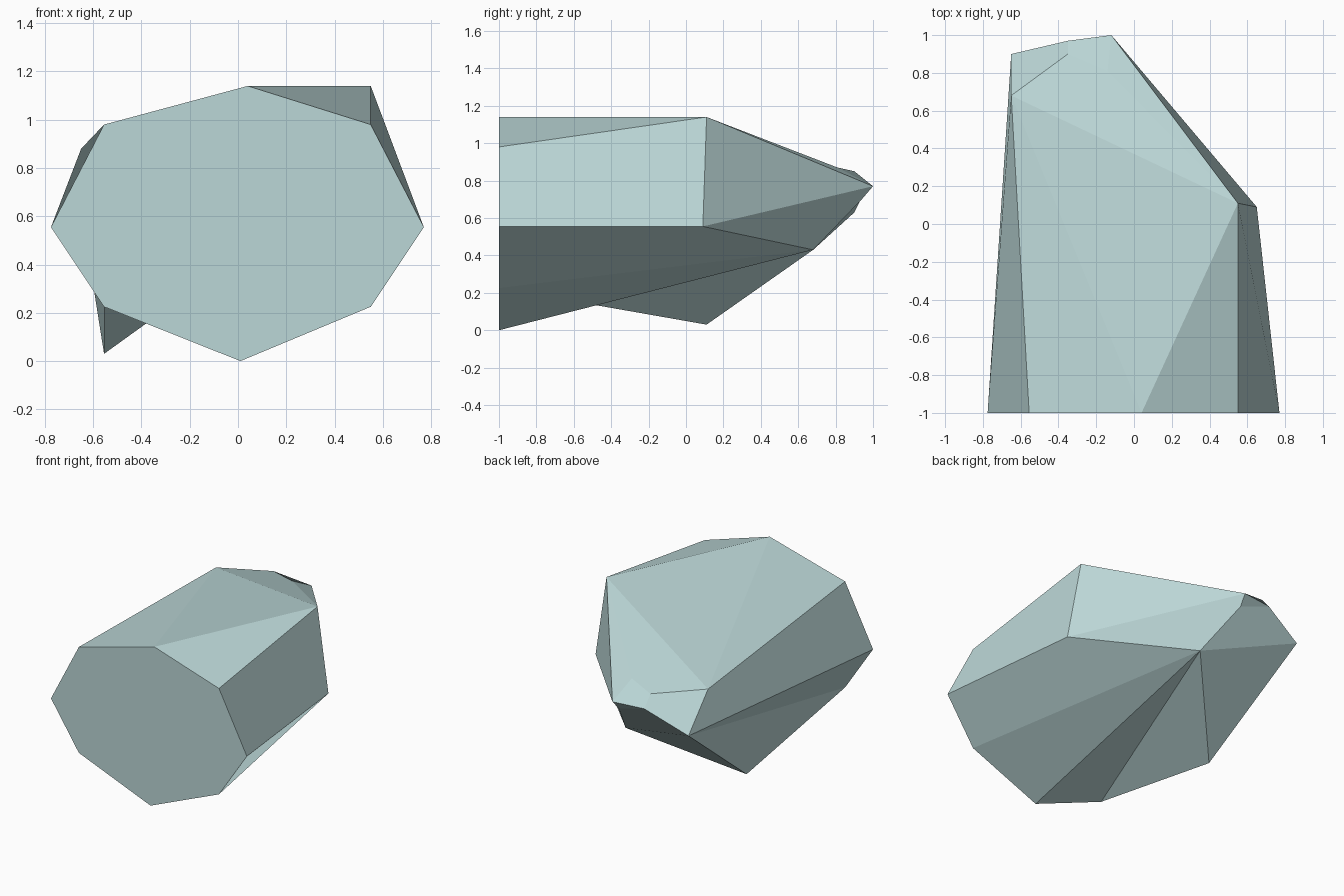
import bpy, bmesh

if "Cube" in bpy.data.objects:
    bpy.data.objects.remove(bpy.data.objects["Cube"])

# Pale grey-blue stone
mat = bpy.data.materials.new("pale_blue_stone")
mat.diffuse_color = (0.50, 0.68, 0.68, 1)
mat.use_nodes = True
mat.node_tree.nodes["Principled BSDF"].inputs["Base Color"].default_value = mat.diffuse_color

# Flat front cut: eight-sided profile (x, z) at y = -1, clockwise from the top
profile = {"a": (.04, 1.14), "b": (.55, .98), "c": (.77, .555), "d": (.55, .225),
           "e": (.01, 0), "f": (-.555, .225), "g": (-.775, .555), "h": (-.555, .98)}
points = {k: (x, -1, z) for k, (x, z) in profile.items()}

# Chipped rear corners
points.update({
    "S": (.55, .11, 1.14),    # upper right shoulder
    "K": (.65, .09, .555),    # right side
    "P": (0, .68, .43),       # underside
    "M": (-.555, .11, .03),   # lower left foot
    "C": (-.65, .68, .88), "D": (-.65, .90, .63),   # left rear
    "E": (-.35, .90, .85), "F": (-.35, .97, .77),   # tip
    "G": (-.14, .81, .87), "H": (-.12, 1.0, .77), "Q": (-.13, .94, .70),
})

# Facets: front, top, right, underside, left, tip
facets = ("abcdefgh "
          "aSb ahC aCS CSGE "
          "SKcb SKH SHG "
          "KPdc dPe ePf fPM PMD KHQP PQFD "
          "ghCD gDf DMf "
          "CEFD EGHF HQF").split()

bm = bmesh.new()
verts = {k: bm.verts.new(p) for k, p in points.items()}
for facet in facets:
    bm.faces.new([verts[k] for k in facet])
bmesh.ops.recalc_face_normals(bm, faces=bm.faces)

mesh = bpy.data.meshes.new("rock")
bm.to_mesh(mesh)
bm.free()
mesh.materials.append(mat)
rock = bpy.data.objects.new("rock", mesh)
bpy.context.collection.objects.link(rock)
